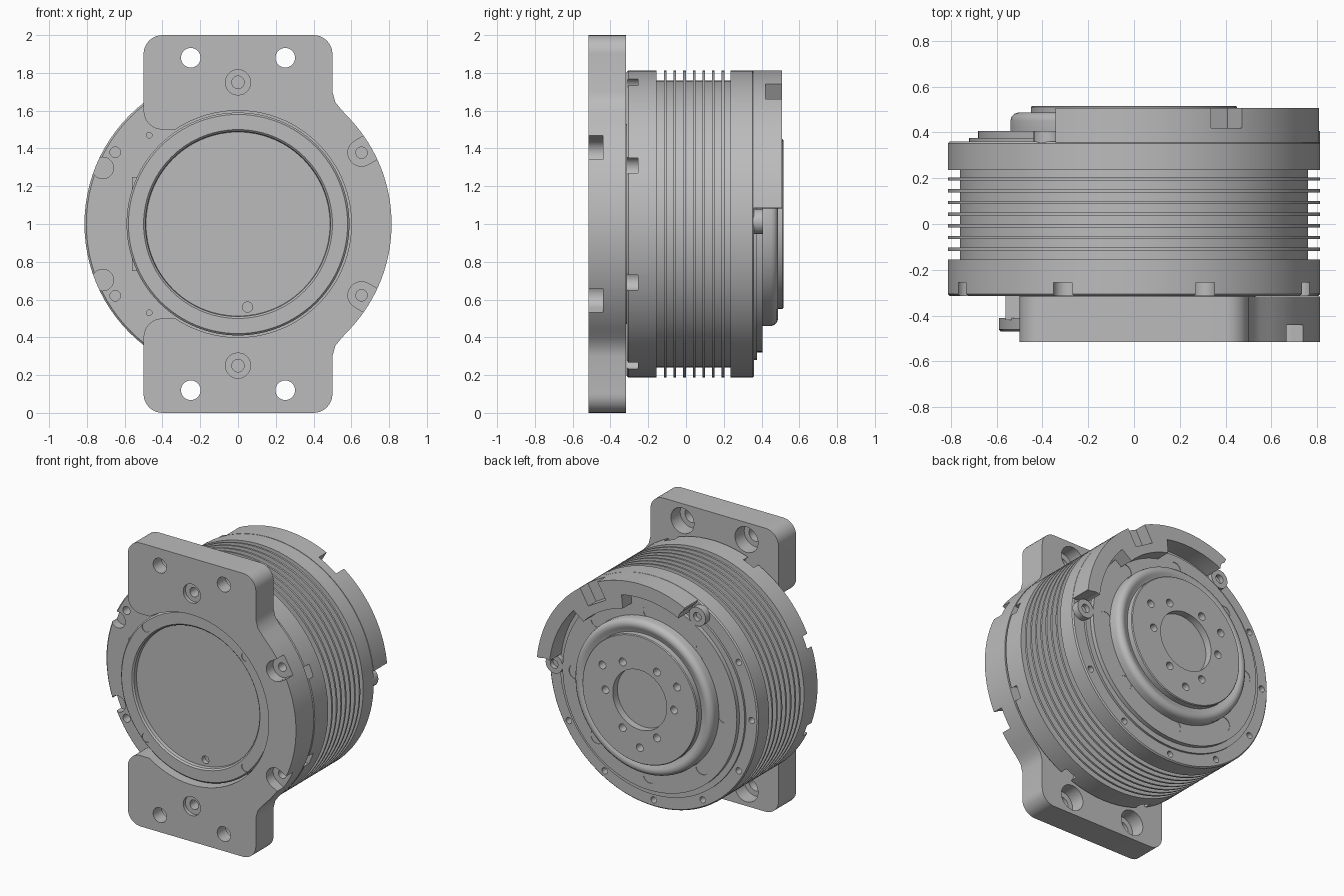
import bpy, bmesh
from math import cos, sin, pi, radians
from mathutils import Matrix

if "Cube" in bpy.data.objects:
    bpy.data.objects.remove(bpy.data.objects["Cube"], do_unlink=True)

grey = bpy.data.materials.new("machined_grey")
grey.use_nodes = True
grey.diffuse_color = (0.5, 0.5, 0.5, 1)
grey.node_tree.nodes["Principled BSDF"].inputs["Base Color"].default_value = (0.5, 0.5, 0.5, 1)

AXIS = Matrix.Translation((0, 0, 1))  # the round parts turn about a y axis at this height
R = .813  # outer radius shared by housing, wing and guard
parts = []


def finish(name, bm, part=True):
    bmesh.ops.recalc_face_normals(bm, faces=bm.faces)
    bm.transform(AXIS)
    mesh = bpy.data.meshes.new(name)
    bm.to_mesh(mesh)
    bm.free()
    mesh.materials.append(grey)
    obj = bpy.data.objects.new(name, mesh)
    bpy.context.collection.objects.link(obj)
    if part:
        parts.append(obj)
    return obj


def lathe(name, profile, steps=96):
    """Turn a (radius, y) profile about the y axis."""
    bm = bmesh.new()
    vs = [bm.verts.new((r, y, 0)) for r, y in profile]
    es = [bm.edges.new(pair) for pair in zip(vs, vs[1:])]
    bmesh.ops.spin(bm, geom=vs + es, cent=(0, 0, 0), axis=(0, 1, 0), angle=2 * pi, steps=steps)
    bmesh.ops.remove_doubles(bm, verts=bm.verts, dist=0.0005)
    return finish(name, bm)


def prism(name, outline, y0, y1, part=True):
    """Extrude an (x, z) outline from y0 to y1."""
    bm = bmesh.new()
    face = bm.faces.new([bm.verts.new((x, y0, z)) for x, z in outline])
    out = bmesh.ops.extrude_face_region(bm, geom=[face])
    moved = [v for v in out["geom"] if isinstance(v, bmesh.types.BMVert)]
    bmesh.ops.translate(bm, verts=moved, vec=(0, y1 - y0, 0))
    return finish(name, bm, part)


def arc(r, a0, a1, n, cx=0, cz=0):
    angles = [radians(a0 + (a1 - a0) * i / n) for i in range(n + 1)]
    return [(cx + r * cos(a), cz + r * sin(a)) for a in angles]


def polar(r, angles):
    return [(r * cos(radians(a)), r * sin(radians(a))) for a in angles]


def drills(points, r, y0, y1):
    bm = bmesh.new()
    for x, z in points:
        m = Matrix.Translation((x, (y0 + y1) / 2, z)) @ Matrix.Rotation(pi / 2, 4, "X")
        bmesh.ops.create_cone(bm, cap_ends=True, segments=28, radius1=r, radius2=r,
                              depth=y1 - y0, matrix=m)
    return finish("drill_cutter", bm, False)


def radial_boxes(angles, r0, r1, width, y0, y1):
    bm = bmesh.new()
    for a in angles:
        m = (Matrix.Rotation(-radians(a), 4, "Y")
             @ Matrix.Translation(((r0 + r1) / 2, (y0 + y1) / 2, 0))
             @ Matrix.Diagonal((r1 - r0, y1 - y0, width, 1)))
        bmesh.ops.create_cube(bm, size=1, matrix=m)
    return finish("slot_cutter", bm, False)


def cut(target, cutter):
    mod = target.modifiers.new("cut", "BOOLEAN")
    mod.operation = "DIFFERENCE"
    mod.solver = "EXACT"
    mod.object = cutter
    bpy.context.view_layer.objects.active = target
    bpy.ops.object.modifier_apply(modifier=mod.name)
    bpy.data.objects.remove(cutter, do_unlink=True)


# Finned housing with a stepped rear shoulder
profile = [(0, -.315), (R - .01, -.315), (R, -.305), (R, -.155), (.76, -.155)]
for i in range(7):
    y = -.11 + i * .051
    profile += [(.76, y - .007), (R, y - .007), (R, y + .007), (.76, y + .007)]
profile += [(.76, .235), (R, .235), (R, .352), (R - .008, .36), (.72, .36), (.72, .375),
            (.68, .375), (.68, .405), (0, .405)]
housing = lathe("finned_housing", profile)
notch_angles = [22.5 + 45 * i for i in range(8)]
cut(housing, drills(polar(.775, notch_angles), .057, -.4, -.255))
cut(housing, drills([(-.65, .38), (-.65, -.38)], .028, -.4, -.25))
cut(housing, drills([(-.47, .47), (-.47, -.47)], .015, -.4, -.25))
cut(housing, drills(polar(.765, range(150, 360, 30)), .022, .3, .45))
cut(housing, drills(polar(.58, range(0, 360, 45)), .05, .402, .45))

# Mounting plate: tabs above and below, round wing on one side, open on the other
upper = [(.55, .602), (.515, .645), (.5, .7)]
upper += arc(.1, 0, 90, 8, .4, .9) + arc(.1, 90, 180, 8, -.4, .9)
upper += arc(.1, 180, 270, 8, -.4, .6)
lower = [(x, -z) for x, z in reversed(upper)]
plate = prism("mounting_plate",
              arc(R, -44, 44, 40) + upper + arc(.6, 123.5, -123.5, 80) + lower,
              -.515, -.317)
corners = [(x, z) for x in (-.25, .25) for z in (-.88, .88)]
centres = [(0, .75), (0, -.75)]
wing = polar(.755, (30, -30))
cut(plate, drills(corners, .052, -.6, -.2))
cut(plate, drills(corners, .09, -.42, -.2))
cut(plate, drills(centres, .067, -.6, -.49))
cut(plate, drills(centres, .033, -.6, -.36))
cut(plate, drills(wing, .072, -.6, -.44))
cut(plate, radial_boxes((30, -30), .755, .9, .144, -.6, -.44))
cut(plate, drills(wing, .03, -.6, -.36))

# Front ring around a slightly recessed disc
ring = lathe("front_ring", [(0, -.31), (.53, -.31), (.53, -.41), (.59, -.41), (.59, -.46),
                            (.58, -.47), (.5, -.47), (.49, -.46), (.487, -.435), (0, -.435)])
cut(ring, drills(polar(.55, (45, 135, 225, 315)), .032, -.5, -.465))
cut(ring, drills([(.05, -.44)], .027, -.5, -.4))
prism("side_connector", [(-.56, -.25), (-.5, -.25), (-.5, .25), (-.56, .25)], -.42, -.31)

# Rear hub with rolled rim, shallow centre bore and two alternating bolt circles
hub = lathe("rear_hub", [(0, .39), (.54, .39), (.54, .45), (.535, .468), (.522, .481),
                         (.505, .487), (.485, .484), (.468, .474), (.45, .47), (.45, .51),
                         (.445, .516), (.21, .516), (.21, .465), (0, .465)])
cut(hub, drills(polar(.268, range(0, 360, 60)), .027, .45, .6))
cut(hub, drills(polar(.337, (30, 150, 270)), .027, .45, .6))

# Rear guard arc: wide in the middle, thin towards both ends, with a slot
guard = prism("rear_guard",
              arc(R, 6, 115, 48) + arc(.715, 115, 78, 16) + arc(.62, 77, 44, 16)
              + arc(.715, 43, 6, 16), .356, .507)
cut(guard, radial_boxes([60], .68, .9, .157, .42, .6))

# Screw bosses at both ends of the guard
for name, spot in zip(("guard_boss_left", "guard_boss_right"), polar(.745, (1, 120))):
    cut(guard, drills([spot], .078, .3, .6))
    boss = prism(name, arc(.066, 0, 345, 23, *spot), .35, .407)
    cut(boss, drills([spot], .03, .375, .5))

bpy.ops.object.select_all(action="DESELECT")
for obj in parts:
    obj.select_set(True)
bpy.context.view_layer.objects.active = housing
bpy.ops.object.shade_smooth_by_angle(angle=radians(30))
